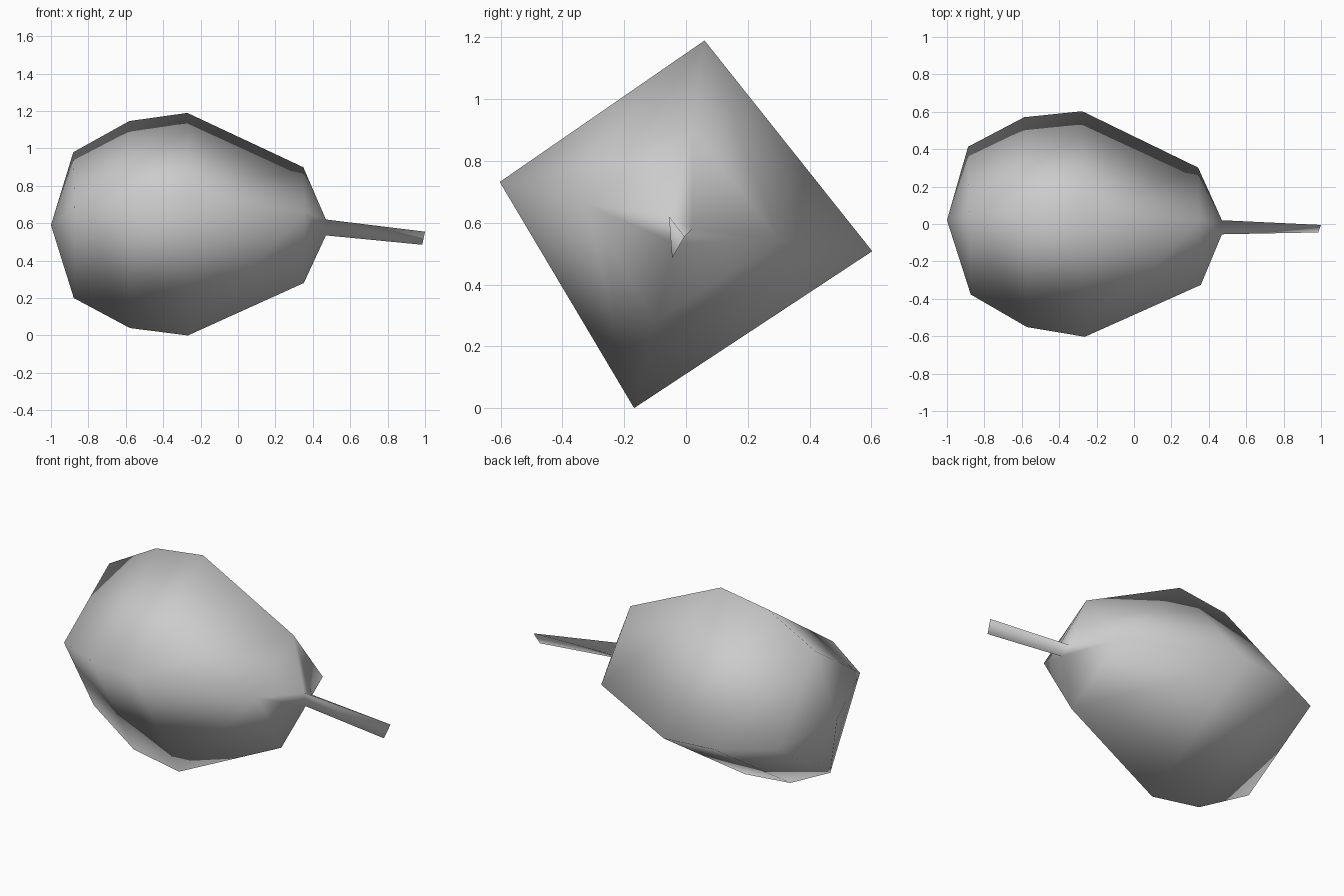
import bpy
import bmesh
from mathutils import Vector

cube = bpy.data.objects.get("Cube")
if cube:
    bpy.data.objects.remove(cube, do_unlink=True)

# Plain grey material
grey = bpy.data.materials.new("plain grey")
grey.use_nodes = True
color = (0.6, 0.6, 0.6, 1.0)
grey.diffuse_color = color
grey.node_tree.nodes["Principled BSDF"].inputs["Base Color"].default_value = color

# Four-cornered cross-section (y, z) around the long axis: top, back, bottom, front
section = [(0.06, 0.595), (0.603, -0.087), (-0.168, -0.595), (-0.603, 0.137)]

# Stations along the bulb: x, axis y, axis z, scale
stations = [(-0.88, 0.018, 0.59, 0.655), (-0.58, 0.01, 0.593, 0.93),
            (-0.27, 0.0, 0.595, 1.0), (0.35, -0.012, 0.59, 0.52)]

bm = bmesh.new()


def point(*co):
    return bm.verts.new(Vector(co))


# Bulb walls, skinned between the scaled sections
rings = []
for x, y, z, s in stations:
    rings.append([point(x - 0.012 * dy, y + dy * s, z + dz * s) for dy, dz in section])
for a, b in zip(rings, rings[1:]):
    for i in range(4):
        j = (i + 1) % 4
        bm.faces.new((a[i], a[j], b[j], b[i]))

# Pointed end
tip = point(-1.0, 0.02, 0.59)
for i in range(4):
    bm.faces.new((tip, rings[0][(i + 1) % 4], rings[0][i]))

# Shoulder closing onto the three-sided stem base
upper = point(0.47, -0.055, 0.62)
back = point(0.47, 0.02, 0.58)
lower = point(0.47, -0.04, 0.535)
c_top, c_back, c_bottom, c_front = rings[-1]
bm.faces.new((c_top, c_back, back, upper))
bm.faces.new((c_back, c_bottom, lower, back))
bm.faces.new((c_bottom, c_front, lower))
bm.faces.new((c_front, upper, lower))
bm.faces.new((c_front, c_top, upper))

# Stem tapering to a blade-like end
end_low = point(0.985, -0.045, 0.485)
end_high = point(1.0, -0.005, 0.555)
bm.faces.new((upper, back, end_high))
bm.faces.new((upper, end_high, end_low))
bm.faces.new((upper, end_low, lower))
bm.faces.new((lower, end_low, end_high))
bm.faces.new((lower, end_high, back))

bmesh.ops.recalc_face_normals(bm, faces=bm.faces[:])
for face in bm.faces:
    face.smooth = True

mesh = bpy.data.meshes.new("bulb_with_stem")
bm.to_mesh(mesh)
bm.free()
mesh.materials.append(grey)
bpy.context.collection.objects.link(bpy.data.objects.new("bulb_with_stem", mesh))
